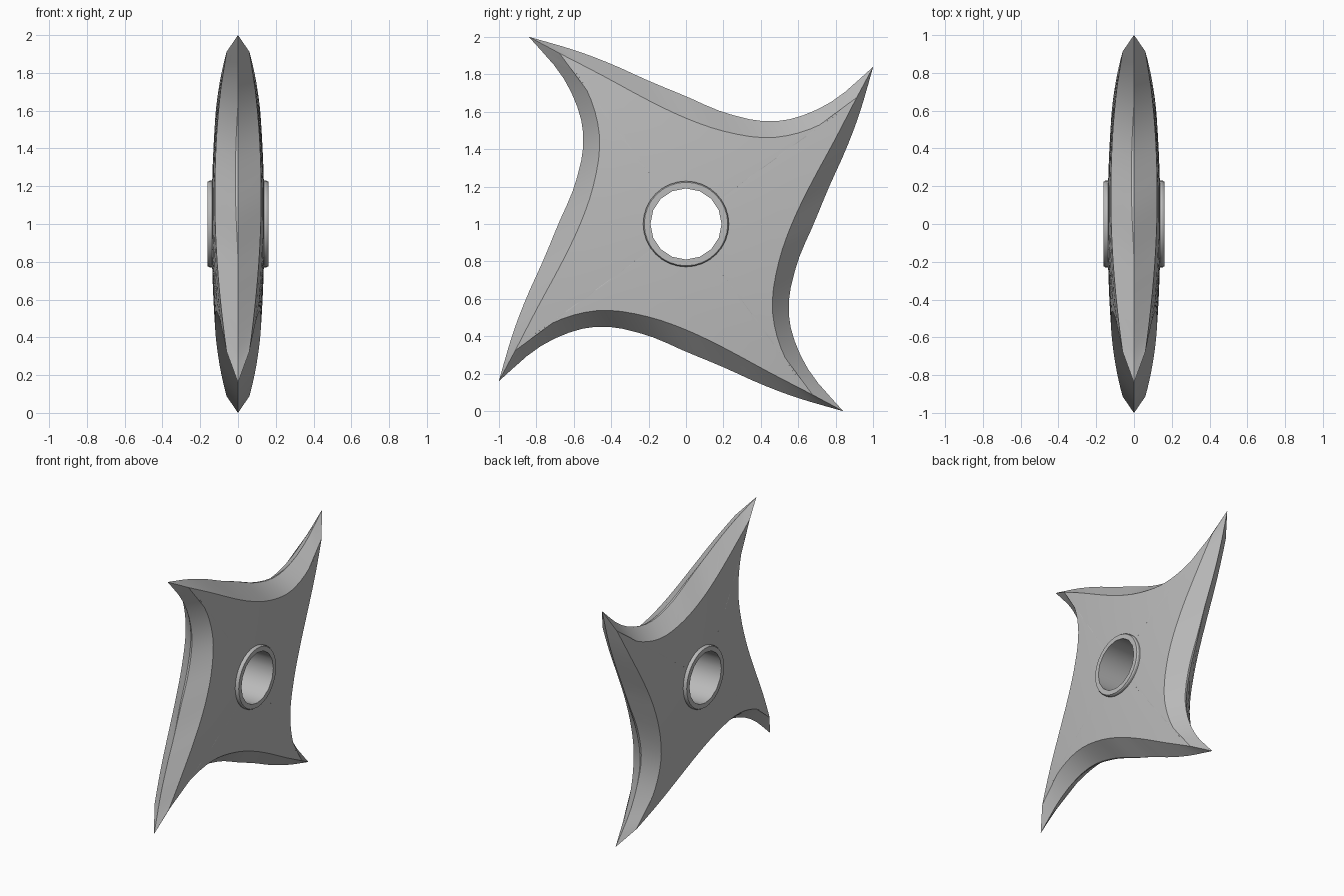
import bpy, bmesh, math
from mathutils import Vector

if "Cube" in bpy.data.objects:
    bpy.data.objects.remove(bpy.data.objects["Cube"])

steel = bpy.data.materials.new("steel grey")
steel.diffuse_color = (0.5, 0.5, 0.5, 1)
steel.use_nodes = True
steel.node_tree.nodes["Principled BSDF"].inputs["Base Color"].default_value = steel.diffuse_color
N = 24          # samples along each concave side

# One side of the star as (y, z) about the hub: cutting edge and bevel line
EDGE = [(-.84, 1), (-.6, .93), (-.4, .855), (-.2, .765), (0, .682), (.2, .597),
        (.414, .549), (.6, .572), (.8, .668), (1, .84)]
BEVEL = [(-.676, .912), (-.45, .795), (-.2, .66), (0, .565), (.2, .496),
         (.414, .461), (.6, .486), (.77, .56), (.912, .676)]


def smooth_path(points, count):
    """Catmull-Rom samples, leaving out the last point."""
    p = [Vector(q) for q in points]
    p = [2 * p[0] - p[1]] + p + [2 * p[-1] - p[-2]]
    out = []
    for i in range(count):
        u = i / count * (len(points) - 1)
        k, t = int(u), u - int(u)
        a, b, c, d = p[k:k + 4]
        out.append(0.5 * (2 * b + (c - a) * t + (2 * a - 5 * b + 4 * c - d) * t * t
                          + (3 * b - a - 3 * c + d) * t ** 3))
    return out


def four_sides(points):
    """Repeat a side by quarter turns into a closed loop."""
    loop, side = [], smooth_path(points, N)
    for _ in range(4):
        loop += side
        side = [Vector((q.y, -q.x)) for q in side]
    return loop


def build(name, rings, closed=False):
    """Skin a list of equal rings of (x, y, z) points."""
    bm = bmesh.new()
    vs = [[bm.verts.new((x, y, z + 1)) for x, y, z in r] for r in rings]
    pairs = list(zip(vs, vs[1:])) + ([(vs[-1], vs[0])] if closed else [])
    for a, b in pairs:
        for i in range(len(a)):
            j = (i + 1) % len(a)
            bm.faces.new((a[i], a[j], b[j], b[i]))
    bmesh.ops.remove_doubles(bm, verts=bm.verts, dist=1e-5)
    bmesh.ops.recalc_face_normals(bm, faces=bm.faces)
    me = bpy.data.meshes.new(name)
    bm.to_mesh(me)
    bm.free()
    ob = bpy.data.objects.new(name, me)
    bpy.context.collection.objects.link(ob)
    me.materials.append(steel)
    bpy.ops.object.select_all(action='DESELECT')
    ob.select_set(True)
    bpy.context.view_layer.objects.active = ob
    bpy.ops.object.shade_smooth_by_angle(angle=math.radians(25))
    return ob


# Star blade: domed faces, bevelled to a thin cutting edge
edge, bevel = four_sides(EDGE), four_sides(BEVEL)


def face_ring(t, side):
    ring = []
    for p in bevel:
        q = p.lerp(p.normalized() * 0.205, t)
        ring.append((side * (0.14 - 0.062 * q.length_squared), q.x, q.y))
    return ring


def edge_ring(width):
    return [(-width * max(0, math.sin(math.pi * (i % N / N - .35) / .45))
             if .35 < i % N / N < .8 else 0, p.x, p.y) for i, p in enumerate(edge)]


steps = [1, .75, .5, .25, 0]
build("star_blade", [face_ring(t, 1) for t in steps] + [edge_ring(0), edge_ring(.014)]
      + [face_ring(t, -1) for t in reversed(steps)])

# Hub sleeve: round outside with a small chamfer, 16-sided bore
S = 32


def circle(x, r, bore=False):
    ring = []
    for i in range(S):
        a = 2 * math.pi * i / S
        k = r * math.cos(math.pi / 16) if bore and i % 2 else r
        ring.append((x, k * math.cos(a), k * math.sin(a)))
    return ring


build("hub_sleeve", [circle(-.162, .19, True), circle(-.162, .223), circle(-.152, .229),
                     circle(.152, .229), circle(.162, .223), circle(.162, .19, True)], closed=True)
